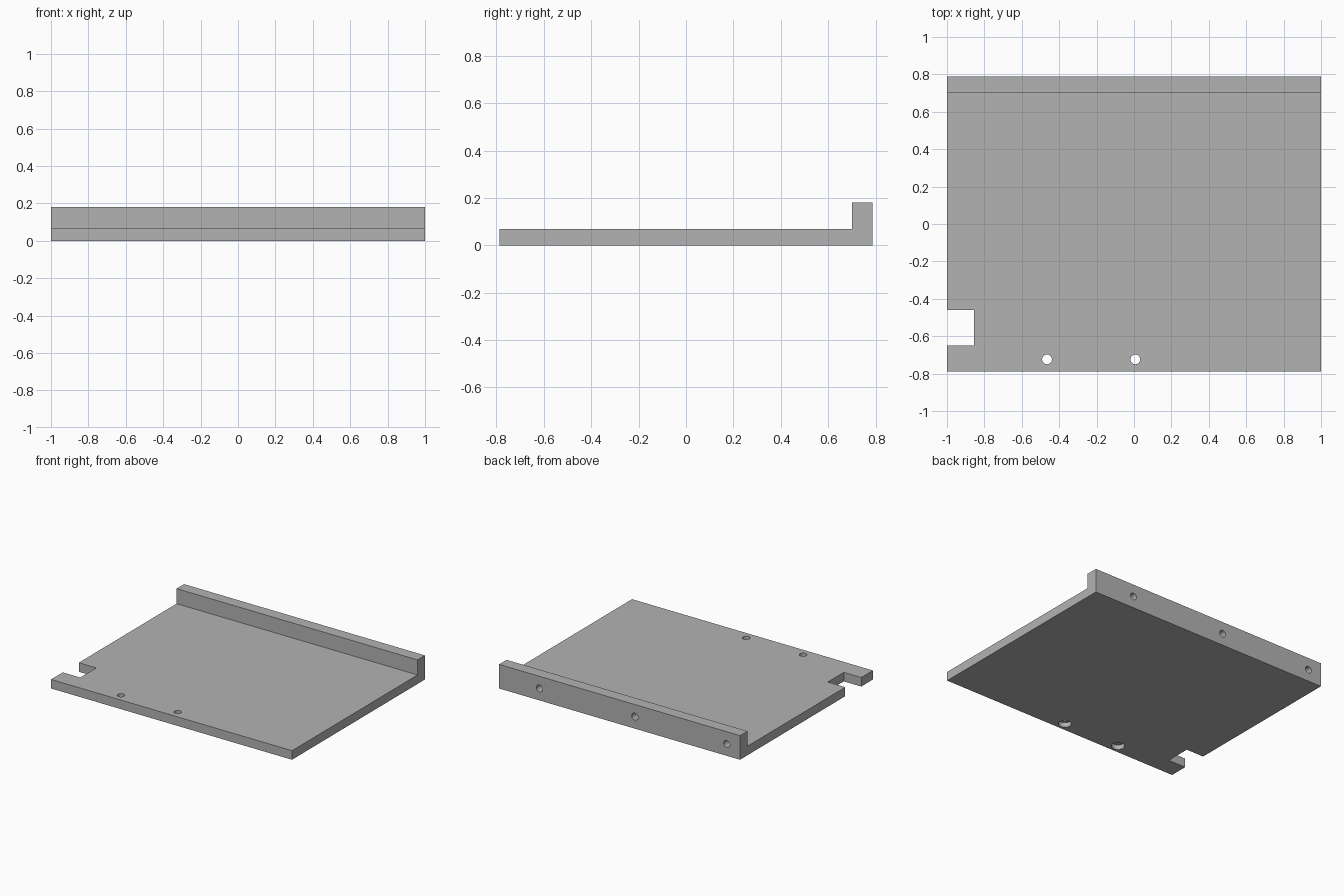
import bpy, bmesh, math
from mathutils import Matrix, Vector

if "Cube" in bpy.data.objects:
    bpy.data.objects.remove(bpy.data.objects["Cube"], do_unlink=True)

HALF_W, HALF_D = 1.0, 0.788
LIP_Y, PLATE_Z, LIP_Z = 0.7, 0.068, 0.181

grey = bpy.data.materials.new("plain grey")
grey.use_nodes = True
colour = (0.45, 0.45, 0.45, 1)
grey.diffuse_color = colour
grey.node_tree.nodes["Principled BSDF"].inputs["Base Color"].default_value = colour


def finish(bm, name):
    bmesh.ops.recalc_face_normals(bm, faces=bm.faces)
    mesh = bpy.data.meshes.new(name)
    bm.to_mesh(mesh)
    bm.free()
    mesh.materials.append(grey)
    obj = bpy.data.objects.new(name, mesh)
    bpy.context.scene.collection.objects.link(obj)
    return obj


def cut(target, cutter):
    cutter.hide_render = True
    cutter.hide_set(True)
    cutter.display_type = 'WIRE'
    mod = target.modifiers.new(cutter.name, 'BOOLEAN')
    mod.operation, mod.solver, mod.object = 'DIFFERENCE', 'EXACT', cutter
    bpy.context.view_layer.objects.active = target
    bpy.ops.object.modifier_apply(modifier=mod.name)
    bpy.data.objects.remove(cutter, do_unlink=True)


def drill(target, name, centre, radius, length, axis='Z'):
    bm = bmesh.new()
    turn = Matrix.Rotation(math.pi / 2, 4, 'X') if axis == 'Y' else Matrix()
    bmesh.ops.create_cone(bm, cap_ends=True, segments=32, radius1=radius,
                          radius2=radius, depth=length,
                          matrix=Matrix.Translation(centre) @ turn)
    cut(target, finish(bm, name))


# L-shaped side profile swept across the width
profile = [(-HALF_D, 0), (HALF_D, 0), (HALF_D, LIP_Z),
           (LIP_Y, LIP_Z), (LIP_Y, PLATE_Z), (-HALF_D, PLATE_Z)]
bm = bmesh.new()
side = bm.faces.new([bm.verts.new((-HALF_W, y, z)) for y, z in profile])
sweep = bmesh.ops.extrude_face_region(bm, geom=[side])
bmesh.ops.translate(bm, vec=(2 * HALF_W, 0, 0),
                    verts=[v for v in sweep["geom"] if isinstance(v, bmesh.types.BMVert)])
plate = finish(bm, "lipped_base_plate")

# Rectangular notch in the right edge
bm = bmesh.new()
bmesh.ops.create_cube(bm, size=1, matrix=Matrix.Translation((-1, -0.555, 0))
                      @ Matrix.Diagonal((0.29, 0.19, 1, 1)))
cut(plate, finish(bm, "notch_cutter"))

# Through holes near the front edge, counterbored from below
for x in (-0.465, 0.007):
    drill(plate, "screw_hole_cutter", Vector((x, -0.724, 0)), 0.026, 0.5)
    drill(plate, "counterbore_cutter", Vector((x, -0.724, 0)), 0.045, 0.07)

# Blind holes in the back face of the lip
for x in (0.665, -0.127, -0.89):
    drill(plate, "back_hole_cutter", Vector((x, HALF_D, 0.09)), 0.026, 0.12, 'Y')

# Smooth bores, crisp plate edges
bpy.ops.object.select_all(action='DESELECT')
plate.select_set(True)
bpy.context.view_layer.objects.active = plate
bpy.ops.object.shade_smooth_by_angle(angle=math.radians(30))
